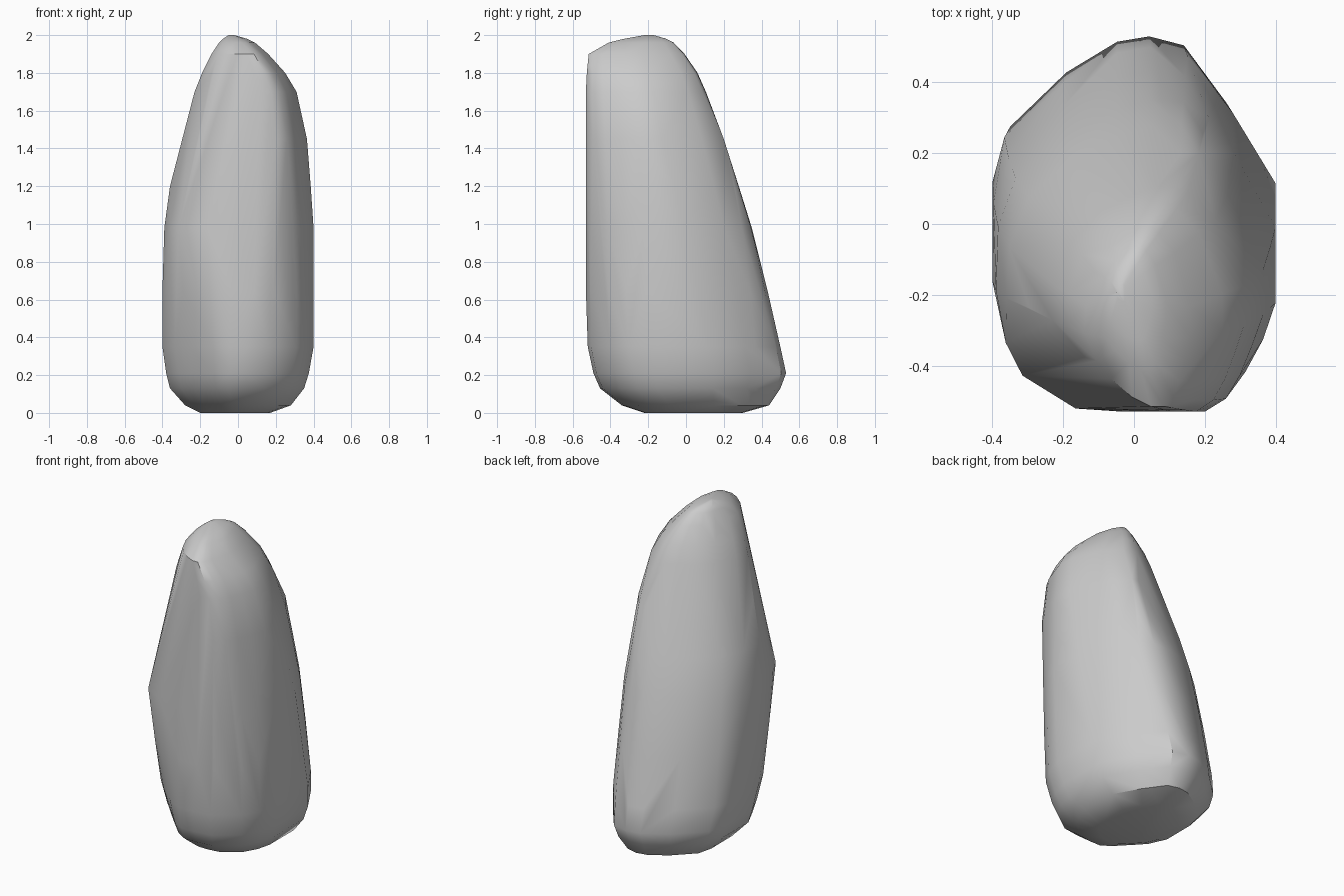
import bpy, bmesh, math

if "Cube" in bpy.data.objects:
    bpy.data.objects.remove(bpy.data.objects["Cube"])

# Standing boulder: outline morphs from a broad base to a narrow, skewed top
BASE = [(.12, -1), (.4, -.97), (.77, -.77), (.92, -.58), (1, -.36), (1, .25),
        (.7, .63), (.6, .73), (.38, .95), (.12, 1), (-.12, .97), (-.5, .8), (-.92, .5),
        (-1, .26), (-1, -.25), (-.83, -.52), (-.64, -.67), (-.32, -.91), (-.12, -1)]
UPPER = [(.5, -1), (.68, -.9), (.8, -.72), (.9, -.5), (1, -.25), (1, .1),
         (.7, .68), (.45, 1), (.3, 1), (.1, .97), (-.15, .9), (-.5, .75), (-.8, .48),
         (-.97, .1), (-1, -.2), (-.77, -.5), (-.5, -.7), (-.1, -.9), (.25, -1)]
# Front left shoulder that bulges at mid height
SHOULDER = [(-.93, -.56), (-.81, -.77), (-.43, -.98), (-.05, -1)]

# Height, then left, right, front and back extents
LEVELS = [(0, -.2, .17, -.22, .3), (.04, -.28, .28, -.34, .44),
          (.13, -.36, .35, -.455, .5), (.21, -.38, .375, -.49, .53),
          (.35, -.4, .4, -.52, .5), (.65, -.4, .4, -.53, .435),
          (.98, -.39, .4, -.53, .355), (1.2, -.36, .385, -.53, .285),
          (1.45, -.295, .365, -.53, .2), (1.7, -.23, .31, -.53, .115),
          (1.8, -.19, .25, -.525, .07), (1.9, -.14, .16, -.515, 0),
          (1.96, -.1, .09, -.41, -.06), (1.98, -.08, .05, -.33, -.1),
          (2, -.05, -.02, -.22, -.17)]


def mix(a, b, t):
    return [(p[0] + (q[0] - p[0]) * t, p[1] + (q[1] - p[1]) * t) for p, q in zip(a, b)]


MID = mix(BASE, UPPER, .5)[:-4] + SHOULDER


def ring(bm, z, left, right, front, back):
    if z < .98:
        shape = mix(BASE, MID, max(0, (z - .3) / .68))
    else:
        shape = mix(MID, UPPER, min(1, (z - .98) / .47))
    for x, y in shape:
        if z > 1.5 and y > 0:  # rounder back near the top
            r = max(1, math.hypot(x, y))
            x, y = x / r, y / r
        bm.verts.new(((left + right) / 2 + x * (right - left) / 2,
                      (front + back) / 2 + y * (back - front) / 2, z))


# Convex skin over all the outlines
bm = bmesh.new()
for level in LEVELS:
    ring(bm, *level)
hull = bmesh.ops.convex_hull(bm, input=bm.verts[:])
bmesh.ops.delete(bm, geom=[v for v in bm.verts if not v.link_faces], context='VERTS')
bmesh.ops.recalc_face_normals(bm, faces=bm.faces)

mesh = bpy.data.meshes.new("boulder")
bm.to_mesh(mesh)
bm.free()
boulder = bpy.data.objects.new("boulder", mesh)
bpy.context.collection.objects.link(boulder)
bpy.context.view_layer.objects.active = boulder
boulder.select_set(True)
bpy.ops.object.shade_smooth_by_angle(angle=math.radians(35))
